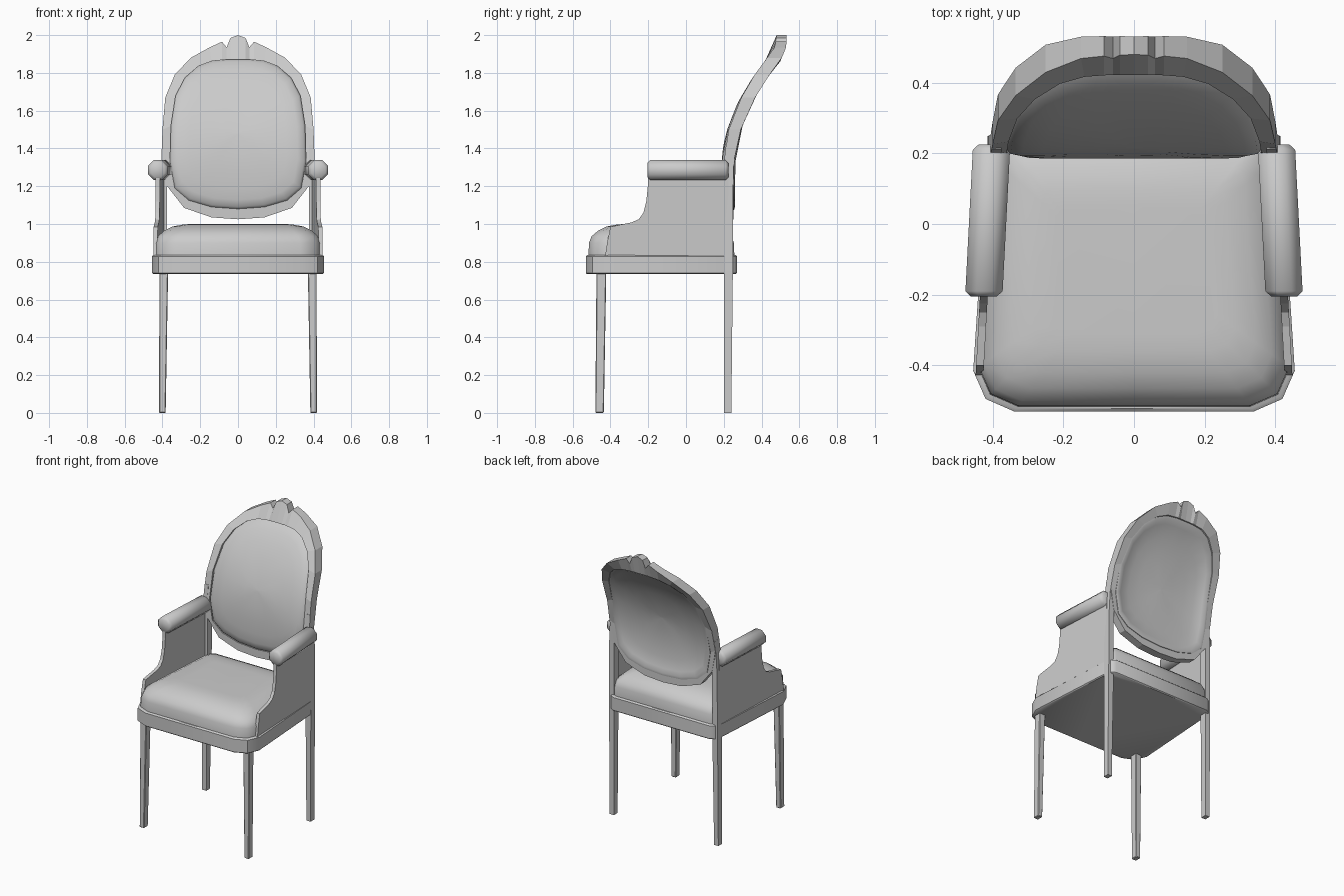
import bpy, bmesh, math
from mathutils import Vector

if "Cube" in bpy.data.objects:
    bpy.data.objects.remove(bpy.data.objects["Cube"])


def loft(name, rings, wrap=False, smooth=None, bevel=0):
    """Bridge equal-length closed rings; cap the ends, or join last to first."""
    bm = bmesh.new()
    vs = [[bm.verts.new(p) for p in r] for r in rings]
    n = len(rings[0])
    pairs = list(zip(vs, vs[1:])) + ([(vs[-1], vs[0])] if wrap else [])
    for a, b in pairs:
        for i in range(n):
            j = (i + 1) % n
            bm.faces.new((a[i], a[j], b[j], b[i]))
    if not wrap:
        bm.faces.new(vs[0])
        bm.faces.new(vs[-1])
    bmesh.ops.recalc_face_normals(bm, faces=bm.faces)
    me = bpy.data.meshes.new(name)
    bm.to_mesh(me)
    bm.free()
    ob = bpy.data.objects.new(name, me)
    bpy.context.collection.objects.link(ob)
    if bevel:
        m = ob.modifiers.new("bevel", 'BEVEL')
        m.width, m.segments, m.limit_method = bevel, 1, 'ANGLE'
        m.angle_limit = math.radians(50)
    if smooth:
        bpy.ops.object.select_all(action='DESELECT')
        ob.select_set(True)
        bpy.context.view_layer.objects.active = ob
        bpy.ops.object.shade_smooth_by_angle(angle=math.radians(smooth))
    return ob


def mirror_loop(half):
    """Half outline running from one centre line point to the other -> full loop."""
    return half + [(-x, z) for x, z in reversed(half) if x > 1e-6]


def rect(x0, x1, y0, y1, z, s):
    return [(s * x, y, z) for x, y in ((x0, y0), (x1, y0), (x1, y1), (x0, y1))]


# Backward sweep of the backrest: z, centre y, half depth
SWEEP = [(0.0, .225, .025), (1.3, .225, .026), (1.42, .238, .028), (1.5, .258, .032),
         (1.64, .312, .036), (1.78, .395, .039), (1.86, .457, .042),
         (1.94, .502, .03), (2.01, .506, .025)]


def sweep(z):
    for (z0, c0, h0), (z1, c1, h1) in zip(SWEEP, SWEEP[1:]):
        if z <= z1:
            t = (z - z0) / (z1 - z0)
            return c0 + (c1 - c0) * t, h0 + (h1 - h0) * t
    return SWEEP[-1][1:]


# Seat rail and cushion share one plan outline
plan = mirror_loop([(0, -.53), (.34, -.53), (.42, -.495), (.455, -.415),
                    (.415, .2), (.4, .25), (.37, .27), (0, .27)])


def plan_ring(z, inset):
    cy = -.13
    return [(x * (1 - inset / .455), cy + (y - cy) * (1 - inset / .4), z) for x, y in plan]


loft("seat_rail", [plan_ring(z, i) for z, i in
                   ((.735, .006), (.741, 0), (.829, 0), (.836, .008))], smooth=40)
loft("seat_cushion", [plan_ring(z, i) for z, i in
                      ((.83, .014), (.90, .016), (.935, .03), (.965, .065),
                       (.987, .11), (.998, .17), (1.0, .22))], smooth=60)

# Backrest frame with crest: outer x, z and inner x, z down one half
frame = [(0, 2.0, 0, 1.87), (.04, 1.985, .04, 1.87), (.06, 1.935, .06, 1.87),
         (.085, 1.965, .085, 1.868), (.15, 1.935, .14, 1.862), (.25, 1.88, .21, 1.835),
         (.335, 1.79, .28, 1.775), (.385, 1.67, .33, 1.68), (.40, 1.5, .355, 1.52),
         (.405, 1.35, .36, 1.33), (.375, 1.2, .335, 1.19), (.285, 1.085, .26, 1.125),
         (.14, 1.035, .14, 1.09), (0, 1.025, 0, 1.08)]
outer = mirror_loop([(a, b) for a, b, c, d in frame])
inner = mirror_loop([(c, d) for a, b, c, d in frame])


def swept(loop, k):
    out = []
    for x, z in loop:
        c, h = sweep(z)
        out.append((x, c + k * h, z))
    return out


loft("back_frame", [swept(outer, -1), swept(outer, 1), swept(inner, 1), swept(inner, -1)],
     wrap=True)

# Upholstered back pad: rings of scaled outline with a y offset from the sweep


def pad_ring(scale, dy):
    out = []
    for x, z in inner:
        z = 1.48 + (z - 1.48) * scale
        out.append((x * scale, sweep(z)[0] + dy, z))
    return out


loft("back_pad", [pad_ring(s, d) for s, d in
                  ((.02, -.04), (.25, -.04), (.5, -.04), (.72, -.04), (.88, -.038),
                   (.97, -.03), (1.015, -.012), (1.015, .03), (.97, .034), (.9, .024),
                   (.72, .016), (.5, .014), (.25, .014), (.02, .014))], smooth=50)

# Arm panel profile in y, z
arm_profile = [(.225, .83), (.225, 1.28), (-.2, 1.28), (-.202, 1.2), (-.21, 1.12),
               (-.225, 1.06), (-.25, 1.025), (-.29, 1.008), (-.34, .998), (-.4, .985),
               (-.416, .91), (-.428, .83)]

for s, side in ((-1, "left"), (1, "right")):
    # Legs
    loft("front_leg_" + side, [rect(.383, .418, -.48, -.435, 0, s),
                               rect(.370, .416, -.474, -.422, .75, s)], bevel=.004)
    loft("back_leg_" + side, [rect(.383, .415, .2, .24, 0, s),
                              rect(.375, .415, .202, .248, .75, s),
                              rect(.375, .412, .2, .25, 1.2, s),
                              rect(.375, .406, .2, .252, 1.32, s),
                              rect(.375, .403, .212, .262, 1.42, s)])
    # Arm side panel
    loft("arm_panel_" + side,
         [[(s * (.412 + (.23 - y) * .055 - t), y, z) for y, z in arm_profile]
          for t in (0, .022)])
    # Octagonal padded armrest with chamfered ends
    rings = []
    for y, r in ((-.205, .04), (-.19, .057), (.21, .057), (.225, .04)):
        cx = .403 + (.22 - y) * .052
        rings.append([(s * cx + r * math.cos(a), y, 1.285 + r * math.sin(a))
                      for a in (math.pi / 8 + k * math.pi / 4 for k in range(8))])
    loft("armrest_" + side, rings, smooth=50)
